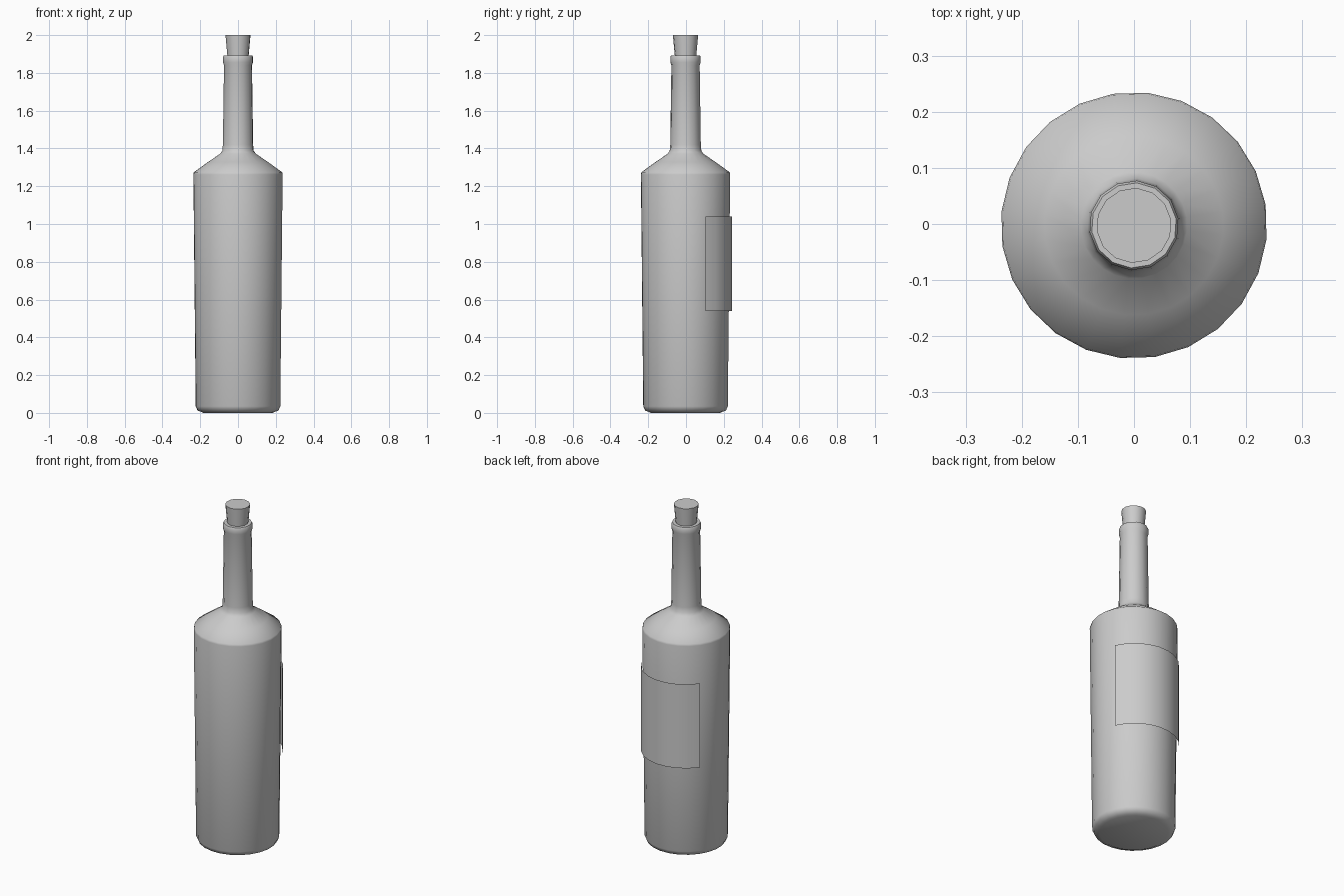
import bpy, bmesh
from math import sin, cos, radians

if "Cube" in bpy.data.objects:
    bpy.data.objects.remove(bpy.data.objects["Cube"])

CY = -0.0025


def ring(bm, r, z, n, phase):
    """One horizontal ring of n points."""
    return [bm.verts.new((r * cos(radians(phase + 360 * i / n)),
                          CY + r * sin(radians(phase + 360 * i / n)), z)) for i in range(n)]


def lathe(bm, profile, n, phase):
    """Revolve a profile of (radius, z); return the first and last rings."""
    rings = [ring(bm, r, z, n, phase) for r, z in profile]
    for a, b in zip(rings, rings[1:]):
        for i in range(n):
            j = (i + 1) % n
            bm.faces.new((a[i], a[j], b[j], b[i]))
    return rings[0], rings[-1]


def loop_edges(bm, verts):
    return [bm.edges.get((verts[i], verts[i - 1])) for i in range(len(verts))]


def finish(bm, name, angle):
    bmesh.ops.recalc_face_normals(bm, faces=bm.faces)
    me = bpy.data.meshes.new(name)
    bm.to_mesh(me)
    bm.free()
    ob = bpy.data.objects.new(name, me)
    bpy.context.collection.objects.link(ob)
    bpy.ops.object.select_all(action='DESELECT')
    ob.select_set(True)
    bpy.context.view_layer.objects.active = ob
    bpy.ops.object.shade_smooth_by_angle(angle=radians(angle))
    return ob


# bottle: 24-sided body bridged to a coarser neck
bm = bmesh.new()
base, shoulder = lathe(bm, [(0.195, 0.005), (0.215, 0.012), (0.225, 0.035), (0.2375, 1.262),
                            (0.235, 1.274), (0.16, 1.328), (0.095, 1.372)], 24, 9)
foot, lip = lathe(bm, [(0.084, 1.388), (0.081, 1.42), (0.075, 1.84), (0.080, 1.856),
                       (0.080, 1.885), (0.076, 1.893), (0.054, 1.893)], 14, 9)
bmesh.ops.bridge_loops(bm, edges=loop_edges(bm, shoulder) + loop_edges(bm, foot))
low = ring(bm, 0.185, 0.0, 24, 9)
for i in range(24):
    bm.faces.new((low[i - 1], low[i], base[i], base[i - 1]))
bm.faces.new(low)
bm.faces.new(lip)
finish(bm, "bottle", 60)

# tapered cork
bm = bmesh.new()
bottom, top = lathe(bm, [(0.055, 1.87), (0.067, 2.0)], 14, 9)
bm.faces.new(bottom)
bm.faces.new(top)
finish(bm, "cork", 40)

# curved label sheet on the back
bm = bmesh.new()
cols = []
for i in range(9):
    a = radians(24 + 15 * i)
    cols.append([bm.verts.new((0.24 * cos(a), 0.0045 + 0.24 * sin(a), z)) for z in (0.54, 1.04)])
for a, b in zip(cols, cols[1:]):
    bm.faces.new((b[0], a[0], a[1], b[1]))
label = finish(bm, "label", 40)
if label.data.polygons[4].normal.y < 0:
    label.data.flip_normals()
